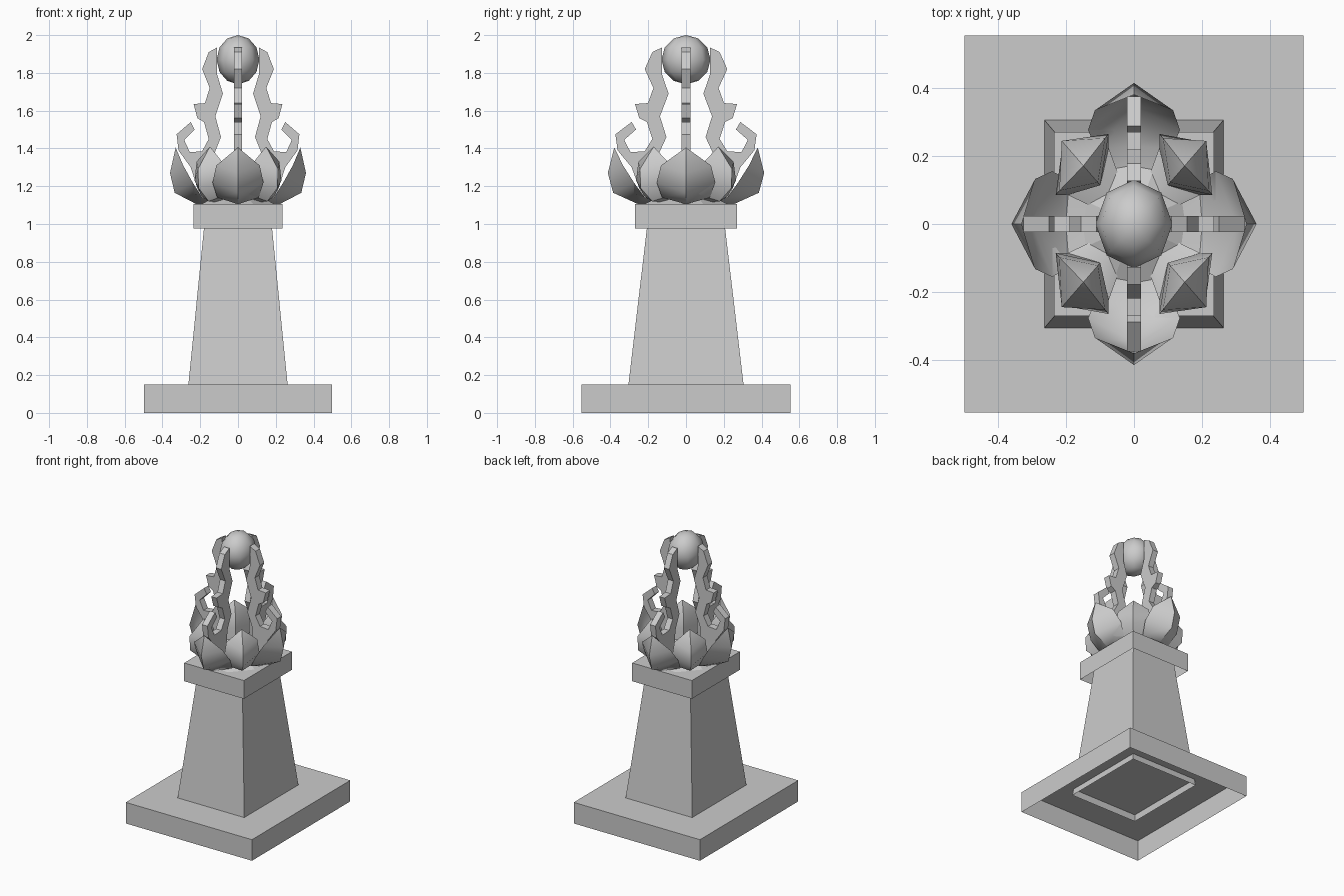
import bpy, bmesh, math
from mathutils import Matrix

if "Cube" in bpy.data.objects:
    bpy.data.objects.remove(bpy.data.objects["Cube"], do_unlink=True)

stone = bpy.data.materials.new("grey_stone")
stone.use_nodes = True
GREY = (0.6, 0.6, 0.6, 1)
stone.diffuse_color = GREY
stone.node_tree.nodes["Principled BSDF"].inputs["Base Color"].default_value = GREY

DEPTH = 1.15  # the ornament is slightly deeper than wide


def finish(name, bm, smooth=None):
    bmesh.ops.recalc_face_normals(bm, faces=bm.faces)
    mesh = bpy.data.meshes.new(name)
    bm.to_mesh(mesh)
    bm.free()
    mesh.materials.append(stone)
    ob = bpy.data.objects.new(name, mesh)
    bpy.context.collection.objects.link(ob)
    if smooth:
        bpy.ops.object.select_all(action='DESELECT')
        ob.select_set(True)
        bpy.context.view_layer.objects.active = ob
        bpy.ops.object.shade_smooth_by_angle(angle=math.radians(smooth))
    return ob


def block(name, bottom, top):
    """Open-bottomed block; bottom and top are (half x, half y, z)."""
    bm = bmesh.new()
    rings = [[bm.verts.new((sx * hx, sy * hy, z)) for sx, sy in
              ((-1, -1), (1, -1), (1, 1), (-1, 1))] for hx, hy, z in (bottom, top)]
    for i in range(4):
        j = (i + 1) % 4
        bm.faces.new((rings[0][i], rings[0][j], rings[1][j], rings[1][i]))
    bm.faces.new(rings[1])
    ob = finish(name, bm)
    return ob


def place(bm, degrees):
    """Turn a part around the centre, then stretch it in depth."""
    bm.transform(Matrix.Diagonal((1, DEPTH, 1, 1)) @ Matrix.Rotation(math.radians(degrees), 4, 'Z'))


def petal(name, degrees, rows, tip):
    """Rows are (outer keel r, z, edge r, z, half width, inner keel r, z)."""
    bm = bmesh.new()
    rings = [[bm.verts.new(p) for p in ((er, -w, ez), (kr, 0, kz), (er, w, ez), (ir, 0, iz))]
             for kr, kz, er, ez, w, ir, iz in rows]
    for a, b in zip(rings, rings[1:]):
        for i in range(4):
            j = (i + 1) % 4
            bm.faces.new((a[i], a[j], b[j], b[i]))
    end = bm.verts.new((tip[0], 0, tip[1]))
    for i in range(4):
        bm.faces.new((rings[-1][i], rings[-1][(i + 1) % 4], end))
    bm.faces.new(rings[0])
    place(bm, degrees)
    finish(name, bm, 40)


def arm(name, degrees, outline, half):
    """Flat wavy plate standing in a radial plane."""
    bm = bmesh.new()
    face = bm.faces.new([bm.verts.new((r, -half, z)) for r, z in outline])
    moved = bmesh.ops.extrude_face_region(bm, geom=[face])["geom"]
    bmesh.ops.translate(bm, vec=(0, 2 * half, 0),
                        verts=[v for v in moved if isinstance(v, bmesh.types.BMVert)])
    place(bm, degrees)
    finish(name, bm)


# Pedestal
block("base_plate", (0.497, 0.553, 0), (0.497, 0.553, 0.15))
block("pillar", (0.267, 0.31, 0.105), (0.17, 0.195, 1.08))
block("cap", (0.235, 0.27, 0.975), (0.235, 0.27, 1.105))

# Low mound under the petals
bm = bmesh.new()
bmesh.ops.create_cone(bm, cap_ends=True, segments=8, radius1=0.22, radius2=0.1, depth=0.06)
bm.transform(Matrix.Translation((0, 0, 1.13)))
place(bm, 22.5)
finish("flower_mound", bm)

# Petals and arms
large_rows = [
    (0.06, 1.11, 0.07, 1.13, 0.04, 0.06, 1.13),
    (0.22, 1.105, 0.19, 1.14, 0.11, 0.2, 1.13),
    (0.335, 1.165, 0.24, 1.22, 0.135, 0.3, 1.19),
    (0.36, 1.27, 0.29, 1.31, 0.115, 0.335, 1.28)]
small_rows = [
    (0.08, 1.11, 0.08, 1.13, 0.04, 0.07, 1.14),
    (0.22, 1.12, 0.19, 1.15, 0.085, 0.14, 1.16),
    (0.295, 1.19, 0.215, 1.23, 0.11, 0.14, 1.24),
    (0.3, 1.29, 0.215, 1.33, 0.095, 0.15, 1.33)]
outline = [
    (0.11, 1.935), (0.155, 1.91), (0.19, 1.82), (0.15, 1.72), (0.175, 1.64),
    (0.235, 1.635), (0.215, 1.56), (0.18, 1.54), (0.155, 1.45), (0.19, 1.385),
    (0.255, 1.38), (0.285, 1.445), (0.23, 1.5), (0.25, 1.54), (0.325, 1.475),
    (0.315, 1.39), (0.25, 1.3), (0.2, 1.14), (0.14, 1.14), (0.13, 1.36),
    (0.09, 1.46), (0.12, 1.57), (0.08, 1.69), (0.11, 1.79)]
for i, side in enumerate(("left", "back", "right", "front")):
    petal("large_petal_" + side, 90 * i, large_rows, (0.33, 1.405))
    petal("small_petal_" + side, 90 * i + 45, small_rows, (0.21, 1.41))
    arm("wavy_arm_" + side, 90 * i, outline, 0.021)

# Orb
bm = bmesh.new()
bmesh.ops.create_uvsphere(bm, u_segments=8, v_segments=6, radius=0.13)
bm.transform(Matrix.Translation((0, 0, 1.87)) @ Matrix.Diagonal((0.87, 1, 1, 1)))
finish("orb", bm, 60)
